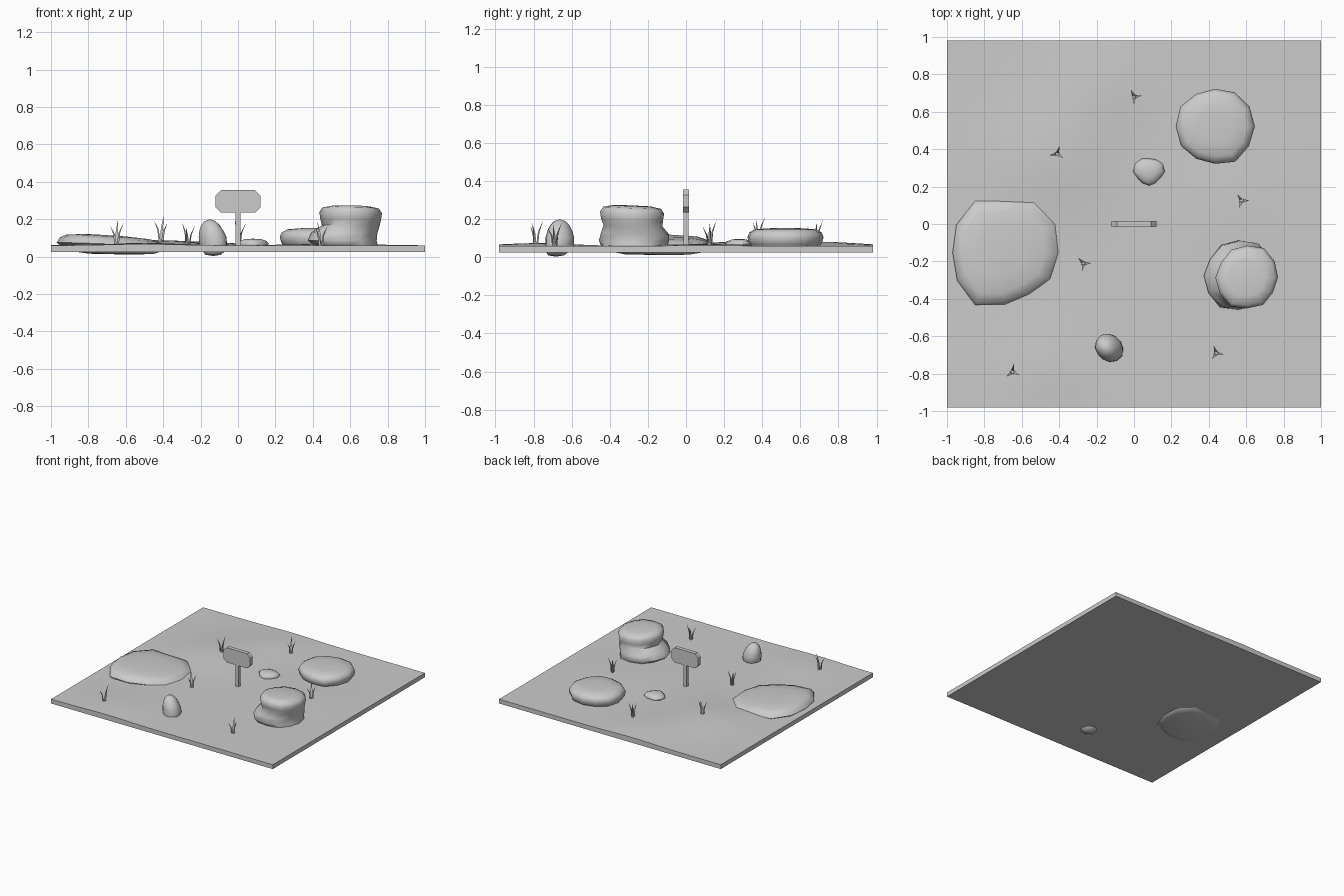
import bpy, bmesh, math
from mathutils import Vector

cube = bpy.data.objects.get("Cube")
if cube:
    bpy.data.objects.remove(cube)

# One plain grey for every part
grey = bpy.data.materials.new("stone grey")
grey.use_nodes = True
colour = (0.6, 0.6, 0.6, 1)
grey.diffuse_color = colour
grey.node_tree.nodes["Principled BSDF"].inputs["Base Color"].default_value = colour


def finish(name, bm, smooth=None):
    bmesh.ops.recalc_face_normals(bm, faces=bm.faces)
    mesh = bpy.data.meshes.new(name)
    bm.to_mesh(mesh)
    bm.free()
    mesh.materials.append(grey)
    obj = bpy.data.objects.new(name, mesh)
    bpy.context.collection.objects.link(obj)
    if smooth:
        bpy.ops.object.select_all(action='DESELECT')
        obj.select_set(True)
        bpy.context.view_layer.objects.active = obj
        bpy.ops.object.shade_smooth_by_angle(angle=math.radians(smooth))
    return obj


def loft(bm, rings, bottom=None, top=None):
    """Skin rings of points, closing the ends with optional poles."""
    rows = [[bm.verts.new(p) for p in ring] for ring in rings]
    n = len(rows[0])
    for a, b in zip(rows, rows[1:]):
        for i in range(n):
            j = (i + 1) % n
            bm.faces.new((a[i], a[j], b[j], b[i]))
    for pole, row in ((bottom, rows[0]), (top, rows[-1])):
        if pole is None:
            bm.faces.new(row)
        else:
            tip = bm.verts.new(pole)
            for i in range(n):
                bm.faces.new((tip, row[i], row[(i + 1) % n]))


# Ground: gentle hills fading towards the edges
HILLS = [(-0.45, 0.36, 0.3, 0.028), (-0.2, 0.75, 0.25, 0.018),
         (-0.5, -0.78, 0.25, 0.014), (0.5, 0.1, 0.3, 0.009)]


def ground_z(x, y):
    return 0.06 + sum(h * math.exp(-((x - a) ** 2 + (y - b) ** 2) / (r * r))
                      for a, b, r, h in HILLS)


bm = bmesh.new()
bmesh.ops.create_grid(bm, x_segments=24, y_segments=24, size=1)
for v in bm.verts:
    v.co.y *= 0.98
    v.co.z = ground_z(v.co.x, v.co.y)
skirt = bmesh.ops.extrude_edge_only(bm, edges=[e for e in bm.edges if e.is_boundary])
for v in skirt["geom"]:
    if isinstance(v, bmesh.types.BMVert):
        v.co.z = 0.025
bmesh.ops.holes_fill(bm, edges=[e for e in bm.edges if e.is_boundary], sides=0)
finish("ground", bm, 40)


# Rocks: an outline of radii, scaled and shifted up a profile of
# (height, scale, shift x, shift y); first and last entries are the poles
def rock(name, centre, radii, profile, tilt=(0, 0)):
    n = len(radii)
    cx, cy = centre
    height = profile[-1][0]
    rings = []
    for z, s, dx, dy in profile[1:-1]:
        ring = []
        for i, r in enumerate(radii):
            a = math.tau * i / n
            x, y = s * r * math.cos(a) + dx, s * r * math.sin(a) + dy
            lean = (tilt[0] * x + tilt[1] * y) * z / height
            ring.append((cx + x, cy + y, z + lean))
        rings.append(ring)
    poles = [(cx + p[2], cy + p[3], p[0]) for p in (profile[0], profile[-1])]
    bm = bmesh.new()
    loft(bm, rings, *poles)
    finish(name, bm, 60)


rock("flat_rock", (-0.69, -0.155),
     [.29, .32, .325, .28, .32, .30, .28, .295, .32, .275, .255, .28],
     [(.012, 0, .06, 0), (.015, .6, .06, 0), (.03, .88, .02, 0), (.065, 1, 0, 0),
      (.09, .94, 0, 0), (.105, .78, -.01, 0), (.112, .45, -.02, 0), (.115, 0, -.03, 0)],
     (-.06, -.02))

rock("round_rock", (0.433, 0.522),
     [.213, .213, .21, .2, .2, .213, .21, .21, .2, .2, .218, .21],
     [(.04, 0, 0, 0), (.045, .85, 0, 0), (.075, .96, 0, 0), (.105, 1, 0, 0),
      (.13, .95, 0, 0), (.146, .8, 0, 0), (.152, .45, 0, 0), (.154, 0, 0, 0)])

rock("tall_rock", (0.605, -0.285),
     [.165, .17, .18, .17, .17, .16, .17, .17, .18, .166, .17, .16],
     [(.045, 0, -.02, .01), (.05, 1, -.02, .01), (.085, 1.1, -.045, .01),
      (.125, 1.06, -.035, .015), (.165, .92, 0, .005), (.2, .97, 0, 0),
      (.235, 1, 0, 0), (.26, .9, 0, 0), (.27, .6, 0, 0), (.272, 0, 0, 0)],
     (-.02, -.04))

rock("pebble", (0.08, 0.28),
     [.085, .085, .075, .07, .08, .085, .085, .07, .07, .075, .07, .07],
     [(.04, 0, 0, 0), (.045, .85, 0, 0), (.07, 1, 0, 0), (.084, .85, 0, 0),
      (.094, .5, 0, 0), (.096, 0, 0, 0)])

rock("egg_rock", (-0.132, -0.662),
     [.073, .07, .07, .075, .08, .078, .075, .068, .07, .075, .08, .082],
     [(.003, 0, 0, -.02), (.01, .55, 0, -.02), (.035, .9, .005, -.01), (.07, 1, 0, 0),
      (.105, 1, -.003, 0), (.14, .86, -.01, 0), (.17, .66, -.015, 0),
      (.19, .38, -.017, 0), (.2, 0, -.018, 0)])

# Signpost: square post and a board with cut corners
bm = bmesh.new()
half = 0.013
square = [(-half, -half), (half, -half), (half, half), (-half, half)]
loft(bm, [[(x, y, z) for x, y in square] for z in (0.05, 0.24)])
finish("sign_post", bm)

bm = bmesh.new()
w, h, c = 0.12, 0.06, 0.028
corner = [(w, h - c), (w - c, h)]
outline = (corner + [(-x, z) for x, z in reversed(corner)]
           + [(-x, -z) for x, z in corner] + [(x, -z) for x, z in reversed(corner)])
loft(bm, [[(x, y, 0.295 + z) for x, z in outline] for y in (-0.016, 0.016)])
finish("sign_board", bm)


# Grass: three slim blades bending outwards in each tuft
def grass_tuft(number, x, y, angles):
    bm = bmesh.new()
    root = Vector((x, y, ground_z(x, y) - 0.01))
    for k, degrees in enumerate(angles):
        a = math.radians(degrees)
        out, side = Vector((math.cos(a), math.sin(a), 0)), Vector((-math.sin(a), math.cos(a), 0))
        height = 0.135 - 0.015 * k

        def section(reach, z, r):
            mid = root + out * reach + Vector((0, 0, z))
            return [mid + side * r, mid - side * r, mid + out * r]

        loft(bm, [section(.005, 0, .009), section(.015, height * .55, .0065)],
             None, root + out * .042 + Vector((0, 0, height)))
    finish(f"grass_tuft_{number}", bm)


TUFTS = [(0, .68, (113, 8, 270)), (-.41, .375, (75, 190, 325)),
         (.575, .125, (125, 0, 250)), (-.27, -.21, (135, 0, 260)),
         (.44, -.69, (110, 350, 235)), (-.65, -.79, (80, 335, 220))]
for number, (x, y, angles) in enumerate(TUFTS, 1):
    grass_tuft(number, x, y, angles)
